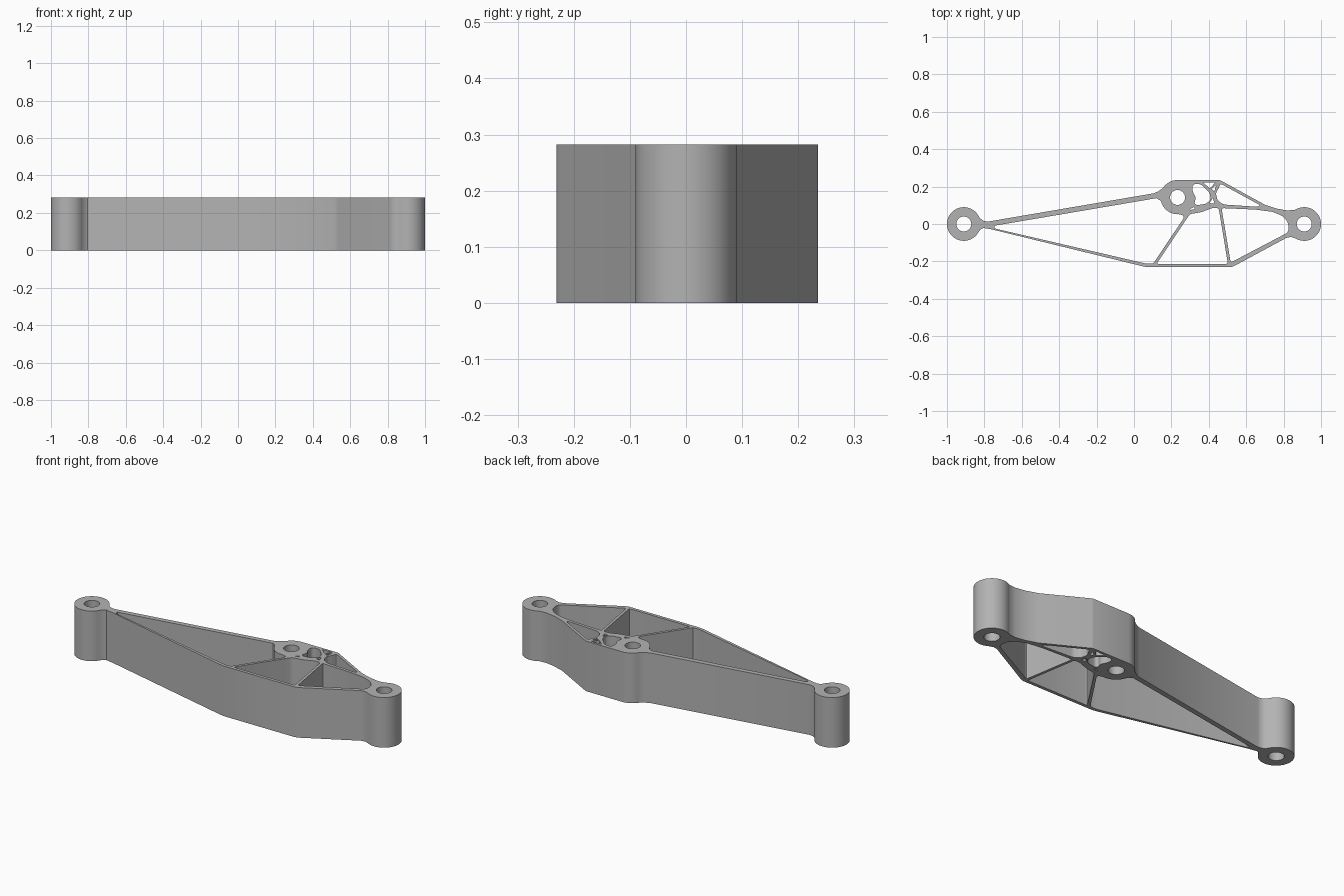
import bpy
import bmesh
from math import cos, sin, radians

HEIGHT = 0.282
BORE = 0.04
LEFT, MIDDLE, RIGHT = (-0.91, 0), (0.233, 0.142), (0.91, 0)

cube = bpy.data.objects.get("Cube")
if cube:
    bpy.data.objects.remove(cube, do_unlink=True)


def arc(centre, radius, start, end, steps=24):
    """Points along a circular arc, angles in degrees."""
    angles = [radians(start + (end - start) * i / steps) for i in range(steps + 1)]
    return [(centre[0] + radius * cos(a), centre[1] + radius * sin(a)) for a in angles]


def rounded(points, reach=0.012, steps=4):
    """Round each corner of a closed polygon with a small quadratic fillet."""
    result = []
    for i, (x, y) in enumerate(points):
        ends = []
        for nx, ny in (points[i - 1], points[(i + 1) % len(points)]):
            length = ((nx - x) ** 2 + (ny - y) ** 2) ** 0.5
            t = min(reach / length, 0.45)
            ends.append((x + (nx - x) * t, y + (ny - y) * t))
        (ax, ay), (bx, by) = ends
        for k in range(steps + 1):
            t = k / steps
            u = 1 - t
            result.append((u * u * ax + 2 * u * t * x + t * t * bx,
                           u * u * ay + 2 * u * t * y + t * t * by))
    return result


def add_loop(curve, points):
    spline = curve.splines.new("POLY")
    spline.points.add(len(points) - 1)
    for point, (x, y) in zip(spline.points, points):
        point.co = (x, y, 0, 1)
    spline.use_cyclic_u = True


# Outer outline, clockwise from the left boss
outline = arc(LEFT, 0.09, 325, 35, 40)
outline += [(-0.823, 0.03), (-0.805, 0.017), (-0.78, 0.013)]
outline += [(0.105, 0.164), (0.128, 0.174), (0.147, 0.186)]
outline += arc(MIDDLE, 0.093, 145, 90, 10)
outline += [(0.455, 0.235), (0.465, 0.232), (0.7, 0.103), (0.76, 0.083), (0.82, 0.072)]
outline += arc(RIGHT, 0.09, 122, -122, 40)
outline += [(0.84, -0.069), (0.815, -0.074), (0.535, -0.225), (0.515, -0.231)]
outline += [(0.075, -0.231), (0.05, -0.227), (-0.76, -0.029), (-0.805, -0.021), (-0.823, -0.031)]

# Large window between the two long rails and the middle boss
long_window = [(-0.745, -0.009), (0.12, 0.138), (0.142, 0.125)]
long_window += arc(MIDDLE, 0.09, 205, 275, 10)
long_window += [(0.265, 0.045), (0.265, 0.03), (0.103, -0.211), (0.065, -0.212), (-0.745, -0.024)]

# Lower windows either side of the slanted strut
centre_window = [(0.283, 0.03), (0.121, -0.213), (0.502, -0.213), (0.453, 0.085),
                 (0.42, 0.086), (0.36, 0.063), (0.3, 0.053)]
end_window = [(0.468, 0.085), (0.517, -0.206), (0.822, -0.046), (0.828, -0.02),
              (0.82, 0.015), (0.79, 0.045), (0.74, 0.065), (0.65, 0.077)]

# Small openings of the upper lattice
kidney = [(0.325, 0.215), (0.36, 0.212), (0.405, 0.165), (0.41, 0.13), (0.385, 0.108),
          (0.335, 0.1), (0.322, 0.112), (0.332, 0.14), (0.313, 0.175), (0.312, 0.203)]
rail_window = [(0.452, 0.19), (0.462, 0.216), (0.675, 0.1), (0.66, 0.092),
               (0.48, 0.104), (0.447, 0.125), (0.437, 0.165)]
lattice = [
    [(0.37, 0.222), (0.435, 0.222), (0.405, 0.19)],
    [(0.415, 0.186), (0.439, 0.209), (0.43, 0.175)],
    [(0.405, 0.112), (0.42, 0.14), (0.432, 0.108)],
    [(0.296, 0.074), (0.318, 0.092), (0.325, 0.08)],
]

# Flat profile with holes, extruded to full height
profile = bpy.data.curves.new("link_arm_profile", "CURVE")
profile.dimensions = "2D"
profile.fill_mode = "BOTH"
profile.extrude = HEIGHT / 2
add_loop(profile, outline)
for centre in (LEFT, MIDDLE, RIGHT):
    add_loop(profile, arc(centre, BORE, 0, 350, 35))
add_loop(profile, long_window)
for window in (centre_window, end_window, kidney, rail_window):
    add_loop(profile, rounded(window))
for window in lattice:
    add_loop(profile, rounded(window, 0.005))

arm = bpy.data.objects.new("link_arm", profile)
arm.location.z = HEIGHT / 2
bpy.context.collection.objects.link(arm)
bpy.ops.object.select_all(action="DESELECT")
arm.select_set(True)
bpy.context.view_layer.objects.active = arm
bpy.ops.object.convert(target="MESH")
arm = bpy.context.view_layer.objects.active

# Weld the caps to the walls
bm = bmesh.new()
bm.from_mesh(arm.data)
bmesh.ops.remove_doubles(bm, verts=bm.verts, dist=0.0002)
bmesh.ops.recalc_face_normals(bm, faces=bm.faces)
bm.to_mesh(arm.data)
bm.free()

# Plain grey finish
grey = bpy.data.materials.new("plain grey")
grey.use_nodes = True
colour = (0.45, 0.45, 0.45, 1)
grey.diffuse_color = colour
grey.node_tree.nodes["Principled BSDF"].inputs["Base Color"].default_value = colour
arm.data.materials.clear()
arm.data.materials.append(grey)
bpy.ops.object.shade_smooth_by_angle(angle=radians(30))
